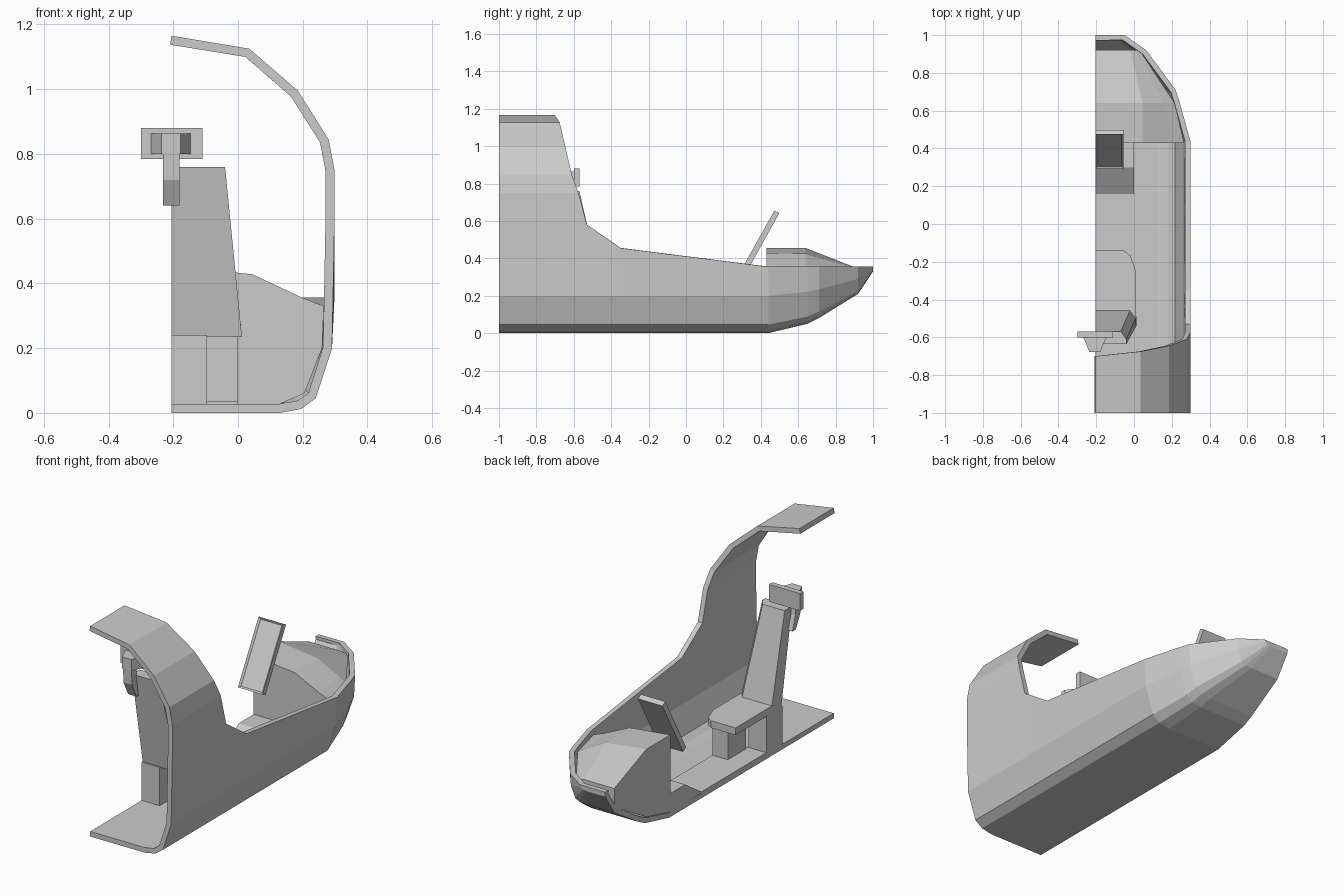
import bpy

if "Cube" in bpy.data.objects:
    bpy.data.objects.remove(bpy.data.objects["Cube"])

CX = -0.205   # the cut centre plane of the half pod


def mesh(name, verts, faces):
    me = bpy.data.meshes.new(name)
    me.from_pydata(verts, [], faces)
    me.validate()
    ob = bpy.data.objects.new(name, me)
    bpy.context.collection.objects.link(ob)
    return ob


def loft(name, rings):
    """Closed solid through rings with equal point counts."""
    n = len(rings[0])
    verts = [p for r in rings for p in r]
    faces = [tuple(range(n)), tuple((len(rings) - 1) * n + i for i in reversed(range(n)))]
    for j in range(len(rings) - 1):
        for i in range(n):
            k = (i + 1) % n
            faces.append((j * n + i, (j + 1) * n + i, (j + 1) * n + k, j * n + k))
    ob = mesh(name, verts, faces)
    bm = bmesh.new()
    bm.from_mesh(ob.data)
    bmesh.ops.recalc_face_normals(bm, faces=bm.faces)
    bm.to_mesh(ob.data)
    bm.free()
    return ob


def prism(name, yz, x0, x1):
    return loft(name, [[(x, y, z) for y, z in yz] for x in (x0, x1)])


def box(name, x0, x1, y0, y1, z0, z1):
    return prism(name, [(y0, z0), (y1, z0), (y1, z1), (y0, z1)], x0, x1)


import bmesh

# Hull: lower sections swept from stern to bow (y, half-width edge, rim z, keel z)
stations = [(-1, .298, .58, 0), (-.53, .298, .58, 0), (-.35, .298, .455, 0),
            (.44, .298, .355, 0), (.65, .24, .355, .05), (.71, .22, .355, .08),
            (.92, .065, .355, .21), (1, -.05, .355, .33)]
section = [(.985, .56), (.885, .127), (.795, .034), (.666, 0), (0, 0)]
bm = bmesh.new()
grid = []
for y, w, rim, keel in stations:
    pts = [(w, y, rim)]
    pts += [(CX + (w - CX) * s, y, keel + (.355 - keel) * f) for s, f in section]
    grid.append([bm.verts.new(p) for p in pts])
for a, b in zip(grid, grid[1:]):
    for i in range(len(a) - 1):
        bm.faces.new((a[i], a[i + 1], b[i + 1], b[i]))
# bow front
tip = bm.verts.new((CX, 1, .355))
bm.faces.new(grid[-1] + [tip])

# Canopy: rows (x, z, y of the slanted front rim) from the roof down to the lower hull
canopy = [(CX, 1.165, -.70), (.035, 1.125, -.675), (.185, .995, -.645),
          (.28, .845, -.61), (.298, .75, -.575)]
rows = [(bm.verts.new((x, -1, z)), bm.verts.new((x, y, z))) for x, z, y in canopy]
rows.append((grid[0][0], grid[1][0]))
for a, b in zip(rows, rows[1:]):
    bm.faces.new((a[0], b[0], b[1], a[1]))
bmesh.ops.remove_doubles(bm, verts=bm.verts, dist=.0005)
me = bpy.data.meshes.new("hull")
bm.to_mesh(me)
bm.free()
hull = bpy.data.objects.new("hull", me)
bpy.context.collection.objects.link(hull)
mod = hull.modifiers.new("thickness", 'SOLIDIFY')
mod.thickness = .028
mod.offset = -1

# Dashboard block filling the bow
dash = [(.43, [(CX, .455), (.045, .428), (.2, .355), (.265, .33), (.26, .2), (.205, .06), (.13, .028), (CX, .028)]),
        (.64, [(CX, .455), (.045, .425), (.16, .365), (.215, .33), (.205, .22), (.165, .115), (.1, .08), (CX, .08)]),
        (.92, [(CX, .345), (-.02, .345), (.01, .34), (.03, .335), (.025, .31), (.01, .27), (-.02, .245), (CX, .24)])]
loft("dashboard", [[(x, y, z) for x, z in ring] for y, ring in dash])

# Tilted screen with recessed face
screen = box("screen", CX, -.055, -.015, .015, 0, .37)
bm = bmesh.new()
bm.from_mesh(screen.data)
face = min(bm.faces, key=lambda f: f.calc_center_median().y)
bmesh.ops.inset_region(bm, faces=[face], thickness=.014)
bmesh.ops.translate(bm, verts=face.verts, vec=(0, .01, 0))
bm.to_mesh(screen.data)
bm.free()
screen.location = (0, .305, .325)
screen.rotation_euler.x = -.51

# Seat: chamfered cushion and leaning backrest
plan = [(CX, -.14), (-.055, -.14), (-.02, -.165), (.01, -.25), (.01, -.53), (CX, -.53)]
loft("seat_cushion", [[(x, y, z) for x, y in plan] for z in (.235, .275)])


def back_ring(w, front, rear, z):
    return [(CX, front, z), (w - .03, front, z), (w, front - .04, z), (w, rear, z), (CX, rear, z)]


loft("seat_back", [back_ring(.012, -.45, -.54, .235), back_ring(-.04, -.57, -.635, .76)])

# Pedestals under the seat
box("seat_pedestal", CX, -.095, -.55, -.41, .02, .24)
box("seat_side_pedestal", -.095, 0, -.39, -.23, .02, .24)

# Floor mat and foot rest
box("floor_mat", CX, 0, -.41, .16, .02, .035)
prism("foot_rest", [(.15, .03), (.3, .13), (.43, .13), (.43, .025)], CX, 0)

# Headrest: pad, tapered bracket and post
box("headrest_pad", -.3, -.11, -.6, -.57, .785, .88)
loft("headrest_bracket", [[(x0, y, .8), (x1, y, .8), (x1, y, .863), (x0, y, .863)]
                          for y, x0, x1 in ((-.6, -.268, -.147), (-.677, -.237, -.178))])
prism("headrest_post", [(-.675, .81), (-.635, .81), (-.625, .72), (-.6, .64), (-.63, .64), (-.67, .72)], -.232, -.18)
